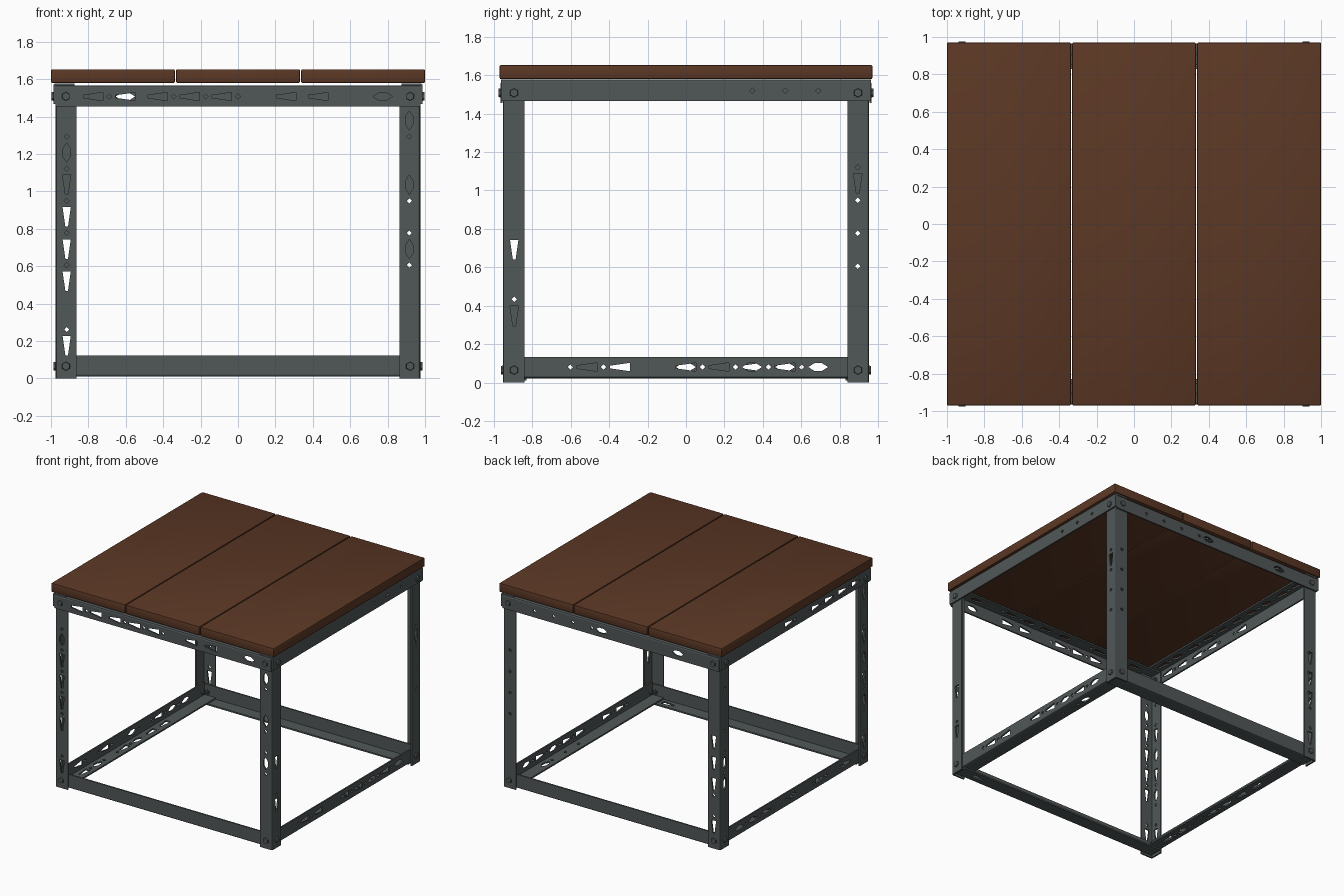
import bpy, bmesh, random
from mathutils import Vector, Matrix

random.seed(4)
cube = bpy.data.objects.get("Cube")
if cube:
    bpy.data.objects.remove(cube, do_unlink=True)

WIDTH, THICK, PITCH = 0.112, 0.012, 0.172


def material(name, rgb):
    mat = bpy.data.materials.new(name)
    mat.use_nodes = True
    mat.diffuse_color = (*rgb, 1)
    mat.node_tree.nodes["Principled BSDF"].inputs["Base Color"].default_value = (*rgb, 1)
    return mat


STEEL = material("grey_steel", (0.082, 0.095, 0.095))
WOOD = material("brown_wood", (0.105, 0.039, 0.018))


def add_object(name, bm, mat):
    bmesh.ops.recalc_face_normals(bm, faces=bm.faces[:])
    mesh = bpy.data.meshes.new(name)
    bm.to_mesh(mesh)
    bm.free()
    mesh.materials.append(mat)
    obj = bpy.data.objects.new(name, mesh)
    bpy.context.collection.objects.link(obj)
    return obj


def activate(obj):
    bpy.ops.object.select_all(action='DESELECT')
    obj.select_set(True)
    bpy.context.view_layer.objects.active = obj


def prism(bm, points, step):
    face = bm.faces.new([bm.verts.new(p) for p in points])
    moved = bmesh.ops.extrude_face_region(bm, geom=[face])["geom"]
    bmesh.ops.translate(bm, vec=step, verts=[v for v in moved if isinstance(v, bmesh.types.BMVert)])


def slot_shapes(length):
    """Outlines (along, across) of alternating slots and small holes."""
    wedge = [(0.052, 0.022), (-0.052, 0.007), (-0.052, -0.007), (0.052, -0.022)]
    diamond = [(0.052, 0), (0.02, 0.02), (-0.02, 0.02), (-0.052, 0), (-0.02, -0.02), (0.02, -0.02)]
    hole = [(0.014, 0), (0, 0.014), (-0.014, 0), (0, -0.014)]
    count = int((length - 0.34) / PITCH)
    for i in range(2 * count + 1):
        at = length / 2 + (i - count) * PITCH / 2
        shape = hole if i % 2 else random.choice([wedge, wedge, diamond])
        if random.random() > 0.2:
            yield [(at + a, WIDTH / 2 + 0.003 + b) for a, b in shape]


def angle_bar(name, corner, flange_a, flange_b, along, length):
    """Slotted angle iron with a rounded bend, from its outer corner."""
    axes = Matrix([flange_a, flange_b, along]).transposed().to_4x4()
    place = Matrix.Translation(corner) @ axes
    r = 0.012
    outline = [(r, 0), (WIDTH, 0), (WIDTH, THICK), (THICK, THICK),
               (THICK, WIDTH), (0, WIDTH), (0, r), (r * 0.3, r * 0.3)]
    bm = bmesh.new()
    prism(bm, [(x, y, 0) for x, y in outline], (0, 0, length))
    bm.transform(place)
    bar = add_object(name, bm, STEEL)

    # Punch both flanges
    bm = bmesh.new()
    for shape in slot_shapes(length):
        prism(bm, [(w, -0.01, a) for a, w in shape], (0, THICK + 0.02, 0))
    for shape in slot_shapes(length):
        prism(bm, [(-0.01, w, a) for a, w in shape], (THICK + 0.02, 0, 0))
    bm.transform(place)
    cutter = add_object("slot_cutter", bm, STEEL)
    cutter.hide_render = True
    activate(bar)
    punch = bar.modifiers.new("slots", 'BOOLEAN')
    punch.object = cutter
    punch.operation = 'DIFFERENCE'
    punch.solver = 'EXACT'
    bpy.ops.object.modifier_apply(modifier=punch.name)
    bpy.data.objects.remove(cutter, do_unlink=True)


def bolt(name, point, outward):
    """Hex head outside, shank, and nut inside."""
    bm = bmesh.new()
    turn = Vector(outward).to_track_quat('Z', 'Y').to_matrix().to_4x4()
    for radius, depth, offset in ((0.024, 0.012, 0.005), (0.01, 0.06, -0.02), (0.02, 0.014, -0.034)):
        bmesh.ops.create_cone(bm, cap_ends=True, segments=6, radius1=radius, radius2=radius * 0.9,
                              depth=depth, matrix=Matrix.Translation((0, 0, offset)))
    bm.transform(Matrix.Translation(point) @ turn)
    add_object(name, bm, STEEL)


X, Y, Z = Vector((1, 0, 0)), Vector((0, 1, 0)), Vector((0, 0, 1))
SIDES = {"right": -1, "left": 1}
ENDS = {"front": -1, "back": 1}

# Legs with bolts at top and bottom
for end, sy in ENDS.items():
    for side, sx in SIDES.items():
        tag = f"{end}_{side}"
        angle_bar(f"{tag}_leg", (sx * 0.975, sy * 0.953, 0), -sx * X, -sy * Y, Z, 1.555)
        for level, z, out in (("top", 1.508, 0.012), ("bottom", 0.065, 0)):
            bolt(f"{tag}_{level}_{end}_bolt", (sx * 0.92, sy * (0.953 + out), z), sy * Y)
            bolt(f"{tag}_{level}_{side}_bolt", (sx * (0.975 + out), sy * 0.895, z), sx * X)

# Front and back rails
for end, s in ENDS.items():
    angle_bar(f"{end}_top_rail", (-0.975, s * 0.966, 1.566), -Z, -s * Y, X, 1.95)
    angle_bar(f"{end}_bottom_rail", (-0.95, s * 0.941, 0.01), Z, -s * Y, X, 1.9)

# Side rails
for side, s in SIDES.items():
    angle_bar(f"{side}_top_rail", (s * 0.987, -0.963, 1.578), -Z, -s * X, Y, 1.926)
    angle_bar(f"{side}_bottom_rail", (s * 0.963, -0.928, 0.022), Z, -s * X, Y, 1.856)

# Tabletop planks
for name, x in (("right_plank", -0.669), ("middle_plank", 0), ("left_plank", 0.669)):
    bm = bmesh.new()
    size = Matrix.Diagonal((0.662, 1.94, 0.072, 1))
    bmesh.ops.create_cube(bm, size=1, matrix=Matrix.Translation((x, 0, 1.616)) @ size)
    plank = add_object(name, bm, WOOD)
    activate(plank)
    bevel = plank.modifiers.new("soft_edges", 'BEVEL')
    bevel.width = 0.006
    bevel.segments = 2
    bpy.ops.object.modifier_apply(modifier=bevel.name)
    bpy.ops.object.shade_smooth_by_angle()
